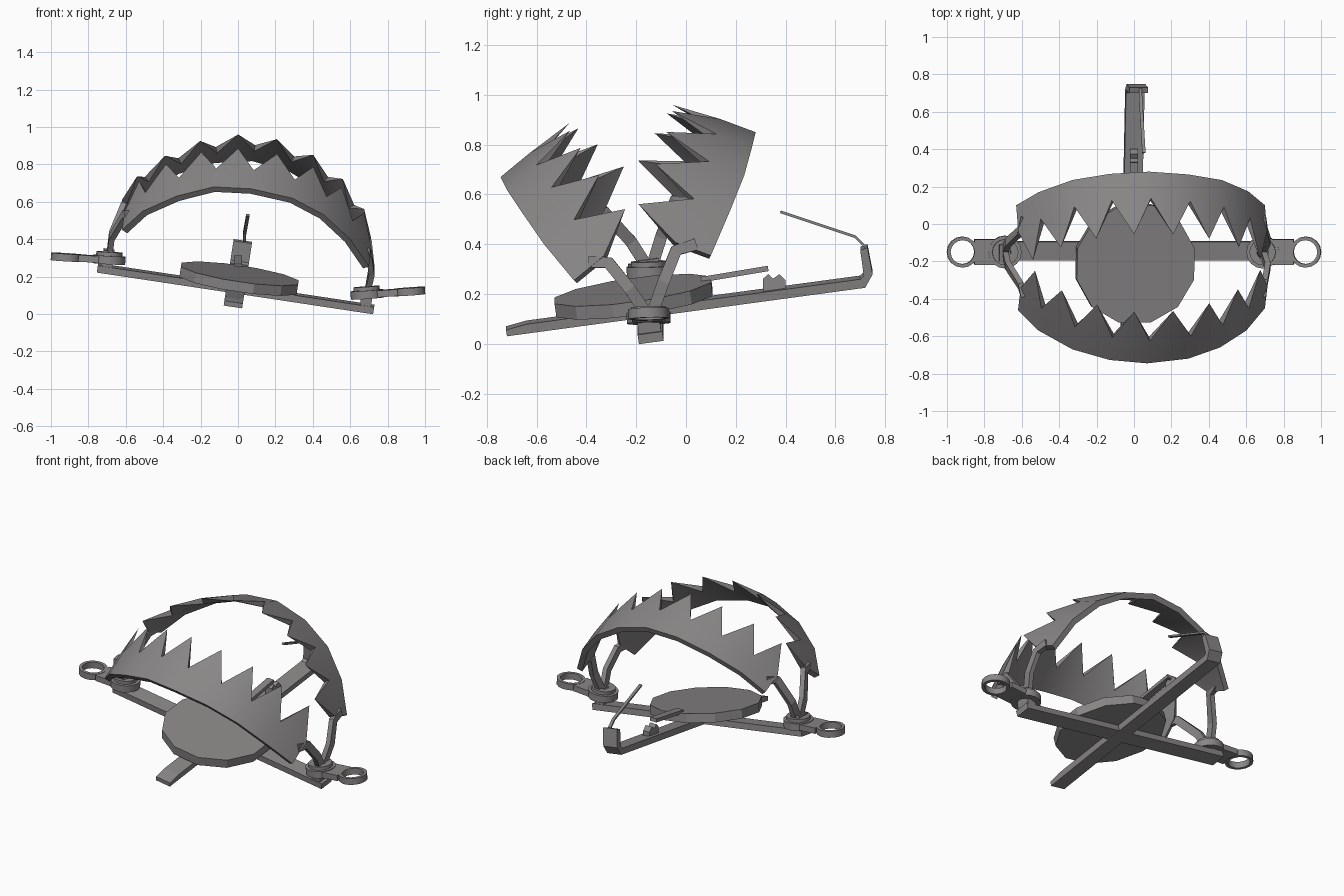
import bpy, bmesh, math
from mathutils import Vector, Matrix

if "Cube" in bpy.data.objects:
    bpy.data.objects.remove(bpy.data.objects["Cube"])

steel = bpy.data.materials.new("dull steel")
steel.diffuse_color = (0.25, 0.238, 0.238, 1)
steel.use_nodes = True
steel.node_tree.nodes["Principled BSDF"].inputs["Base Color"].default_value = steel.diffuse_color

# Tilted frame of the whole base: origin where the two bars cross
ex = Vector((0.988, 0, -0.149)).normalized()
ez = Vector((0.148, -0.135, 0.98)).normalized()
ey = ez.cross(ex).normalized()
ez = ex.cross(ey)


def frame(origin, x, y, z):
    m = Matrix((x, y, z)).transposed().to_4x4()
    m.translation = origin
    return m


BASE = frame(Vector((-0.015, -0.14, 0.12)), ex, ey, ez)
ID = Matrix()


def mesh(name, verts, faces, m=ID, smooth=False):
    bm = bmesh.new()
    vs = [bm.verts.new(m @ Vector(v)) for v in verts]
    for f in faces:
        bm.faces.new([vs[i] for i in f])
    bmesh.ops.recalc_face_normals(bm, faces=bm.faces)
    me = bpy.data.meshes.new(name)
    bm.to_mesh(me)
    bm.free()
    me.materials.append(steel)
    ob = bpy.data.objects.new(name, me)
    bpy.context.collection.objects.link(ob)
    if smooth:
        bpy.ops.object.select_all(action='DESELECT')
        ob.select_set(True)
        bpy.context.view_layer.objects.active = ob
        bpy.ops.object.shade_smooth_by_angle(angle=math.radians(30))
    return ob


def prism(name, profile, x0, x1, m=ID):
    """Extrude a (y, z) profile along x."""
    n = len(profile)
    verts = [(x, y, z) for x in (x0, x1) for y, z in profile]
    faces = [range(n), range(n, 2 * n)]
    faces += [(i, (i + 1) % n, n + (i + 1) % n, n + i) for i in range(n)]
    return mesh(name, verts, faces, m)


def box(name, x0, x1, y0, y1, z0, z1, m=ID):
    return prism(name, [(y0, z0), (y1, z0), (y1, z1), (y0, z1)], x0, x1, m)


def sweep(name, pts, side, width, thick):
    """Rectangular section swept along a path."""
    pts = [Vector(p) for p in pts]
    verts, faces = [], []
    for i, p in enumerate(pts):
        t = (pts[min(i + 1, len(pts) - 1)] - pts[max(i - 1, 0)]).normalized()
        up = t.cross(Vector(side)).normalized()
        s = up.cross(t).normalized()
        for a, b in ((-1, -1), (1, -1), (1, 1), (-1, 1)):
            verts.append(p + s * a * width / 2 + up * b * thick / 2)
    for i in range(len(pts) - 1):
        for k in range(4):
            a, b = 4 * i + k, 4 * i + (k + 1) % 4
            faces.append((a, b, b + 4, a + 4))
    e = 4 * (len(pts) - 1)
    faces += [(0, 1, 2, 3), (e, e + 1, e + 2, e + 3)]
    return mesh(name, verts, faces)


def annulus(name, cx, r, hole, z0, z1, m, n=16):
    verts, faces = [], []
    for rad, z in ((r, z0), (r, z1), (hole, z1), (hole, z0)):
        for k in range(n):
            a = 2 * math.pi * k / n
            verts.append((cx + rad * math.cos(a), rad * math.sin(a), z))
    for j in range(4):
        for k in range(n):
            q, l = (j + 1) % 4, (k + 1) % n
            faces.append((j * n + k, j * n + l, q * n + l, q * n + k))
    return mesh(name, verts, faces, m, True)


def disc(name, cx, cy, r, z0, z1, n, m):
    ang = [2 * math.pi * (k + 0.5) / n for k in range(n)]
    verts = [(cx + r * math.cos(a), cy + r * math.sin(a), z) for z in (z0, z1) for a in ang]
    faces = [range(n), range(n, 2 * n)]
    faces += [(i, (i + 1) % n, n + (i + 1) % n, n + i) for i in range(n)]
    return mesh(name, verts, faces, m)


def jaw(name, edge, w, valley, thick):
    """Curved toothed band: back edge points, tooth direction, valley share."""
    P = [Vector(p) for p in edge]
    w = Vector(w)
    c = (P[0] + P[-1]) / 2
    n = len(P)
    Q = []
    for i, p in enumerate(P):
        t = P[min(i + 1, n - 1)] - P[max(i - 1, 0)]
        d = t.cross(w).normalized()
        Q.append(p + d * thick * (1 if d.dot(c - p) > 0 else -1))
    verts = P + [p + w * valley for p in P] + Q + [q + w * valley for q in Q]
    verts += [(P[i] + P[i + 1]) * 0.4 + (Q[i] + Q[i + 1]) * 0.1 + w * 1.03 for i in range(n - 1)]
    faces = [(0, n, 3 * n, 2 * n), (n - 1, 2 * n - 1, 4 * n - 1, 3 * n - 1)]
    for i in range(n - 1):
        j, tip = i + 1, 4 * n + i
        faces += [(i, j, n + j, n + i), (2 * n + i, 2 * n + j, 3 * n + j, 3 * n + i),
                  (i, j, 2 * n + j, 2 * n + i), (n + i, n + j, tip),
                  (3 * n + i, 3 * n + j, tip), (n + i, 3 * n + i, tip), (n + j, 3 * n + j, tip)]
    return mesh(name, verts, faces, ID, True)


# Crossed base bars, the long one bent up into a hook
box("cross_bar", -0.747, 0.747, -0.05, 0.05, -0.003, 0.035, BASE)
prism("long_bar", [(-0.585, -0.004), (0.867, -0.003), (0.904, 0.047), (0.898, 0.157), (0.868, 0.151),
                   (0.868, 0.046), (0.852, 0.034), (-0.50, 0.034), (-0.585, 0.022)], -0.05, 0.05, BASE)

# Pressure pan with its stem, trigger tongue and catch
disc("pan", 0.01, -0.06, 0.328, 0.053, 0.108, 12, BASE)
disc("pan_stem", 0.0, 0.0, 0.05, 0.02, 0.06, 8, BASE)
sweep("trigger_tongue", [(0, 0.06, 0.258), (0, 0.33, 0.303)], (1, 0, 0), 0.045, 0.022)
prism("catch", [(0.31, 0.19), (0.40, 0.20), (0.40, 0.255), (0.375, 0.28), (0.35, 0.262),
                (0.33, 0.28), (0.31, 0.262)], -0.022, 0.022)
sweep("latch_rod", [(0.035, 0.72, 0.39), (0.035, 0.68, 0.43), (0.053, 0.38, 0.53)], (1, 0, 0), 0.018, 0.011)

# Toothed jaws
front_edge = [(-0.62, -0.46, 0.45), (-0.51, -0.57, 0.55), (-0.33, -0.67, 0.63), (-0.13, -0.727, 0.68),
              (0.07, -0.745, 0.67), (0.29, -0.72, 0.62), (0.46, -0.66, 0.53), (0.60, -0.57, 0.40),
              (0.70, -0.45, 0.255)]
rear_edge = [(-0.63, 0.10, 0.56), (-0.51, 0.17, 0.68), (-0.33, 0.235, 0.78), (-0.13, 0.268, 0.84),
             (0.08, 0.28, 0.85), (0.29, 0.265, 0.79), (0.47, 0.235, 0.68), (0.61, 0.175, 0.53),
             (0.70, 0.10, 0.355)]
jaw("front_jaw", front_edge, (0.03, 0.255, 0.21), 0.47, 0.035)
jaw("rear_jaw", rear_edge, (0.025, -0.317, 0.118), 0.45, 0.035)

# Jaw arms
arms = {
    "front_arm_right": [(0.69, -0.15, 0.11), (0.715, -0.225, 0.22), (0.70, -0.31, 0.325), (0.69, -0.39, 0.33)],
    "front_arm_left": [(-0.69, -0.15, 0.30), (-0.675, -0.22, 0.41), (-0.605, -0.33, 0.53), (-0.59, -0.39, 0.53)],
    "rear_arm_right": [(0.69, -0.14, 0.11), (0.715, -0.09, 0.25), (0.70, -0.04, 0.375), (0.69, 0.04, 0.40)],
    "rear_arm_left": [(-0.69, -0.14, 0.30), (-0.675, -0.10, 0.43), (-0.61, -0.04, 0.58), (-0.59, 0.04, 0.60)],
}
for name, pts in arms.items():
    sweep(name, pts, (1, 0, 0), 0.03, 0.048)

# Spring plates with an eye at each end, and the posts they sit on
for side, s, z, slope in (("right", 1, 0.105, 0.07), ("left", -1, 0.29, 0.06)):
    x = Vector((s, 0, slope)).normalized()
    y = Vector((0, s, 0.03 * s)).normalized()
    up = x.cross(y).normalized()
    m = frame(Vector((s * 0.69, -0.15, z)), x, up.cross(x), up)
    annulus("spring_eye_" + side, 0.228, 0.083, 0.064, -0.02, 0.02, m)
    annulus("spring_hub_" + side, 0.0, 0.088, 0.05, -0.022, 0.022, m)
    annulus("hinge_collar_" + side, 0.0, 0.07, 0.03, 0.02, 0.042, m)
    prism("spring_web_" + side, [(-0.068, -0.018), (0.068, -0.018), (0.068, 0.018), (-0.068, 0.018)],
          0.055, 0.164, m)
    box("hinge_post_" + side, s * 0.70 - 0.03, s * 0.70 + 0.03, -0.045, 0.045, 0.0, 0.12, BASE)
